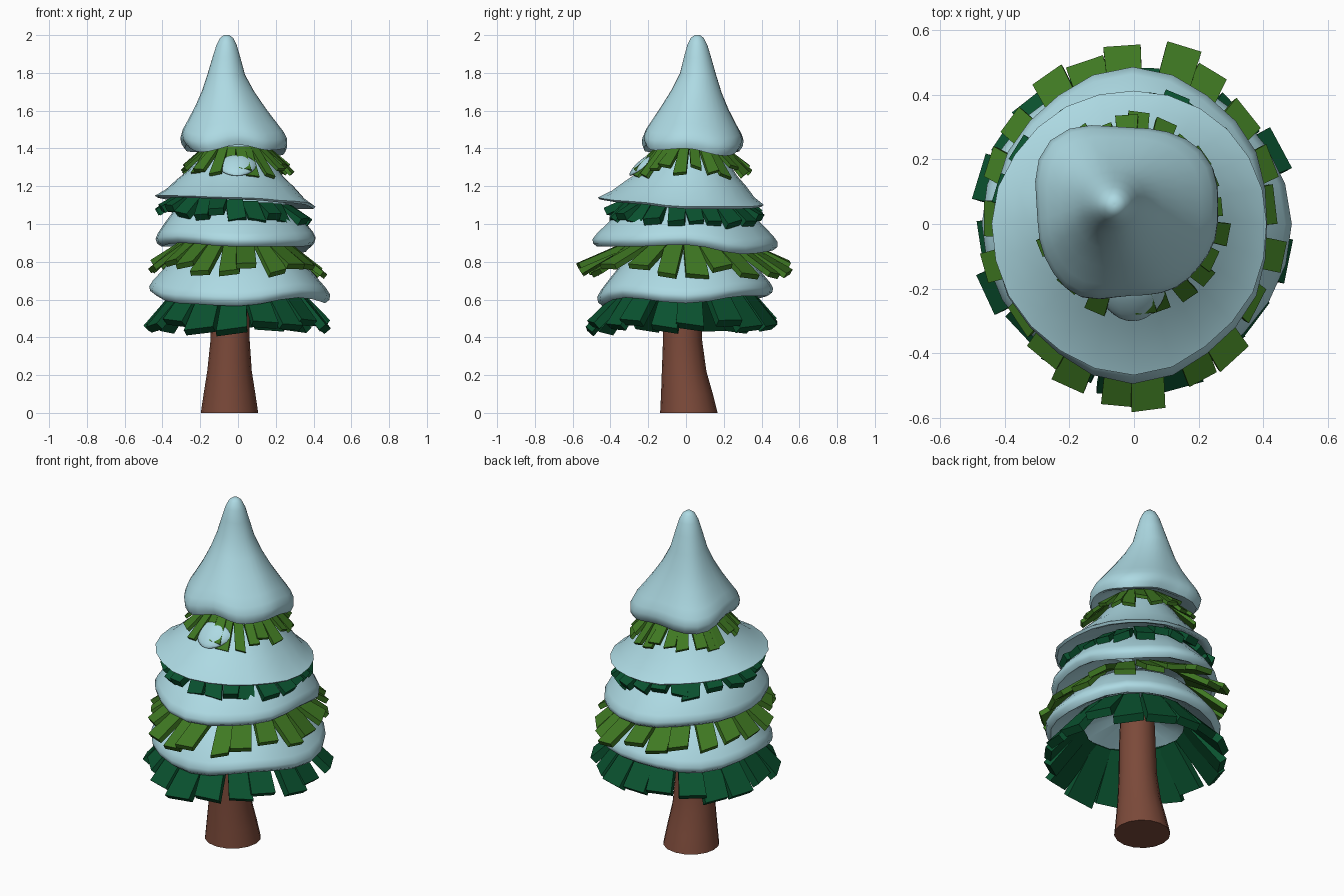
import bpy, bmesh, math, random
from mathutils import Vector

if "Cube" in bpy.data.objects:
    bpy.data.objects.remove(bpy.data.objects["Cube"])

random.seed(4)


def material(name, rgb):
    m = bpy.data.materials.new(name)
    m.diffuse_color = (*rgb, 1)
    m.use_nodes = True
    m.node_tree.nodes["Principled BSDF"].inputs["Base Color"].default_value = m.diffuse_color
    return m


SNOW = material("snow_blue", (0.42, 0.70, 0.77))
DARK = material("dark_green", (0.003, 0.085, 0.029))
LIGHT = material("light_green", (0.05, 0.19, 0.016))
BARK = material("bark_brown", (0.20, 0.068, 0.042))


def finish(bm, name, mat, smooth=None):
    bmesh.ops.recalc_face_normals(bm, faces=bm.faces)
    me = bpy.data.meshes.new(name)
    bm.to_mesh(me)
    bm.free()
    me.materials.append(mat)
    ob = bpy.data.objects.new(name, me)
    bpy.context.collection.objects.link(ob)
    if smooth:
        bpy.ops.object.select_all(action='DESELECT')
        bpy.context.view_layer.objects.active = ob
        ob.select_set(True)
        bpy.ops.object.shade_smooth_by_angle(angle=math.radians(smooth))
    return ob


def skin(bm, rings):
    """Bridge stacked loops of points and cap both ends."""
    loops = [[bm.verts.new(p) for p in r] for r in rings]
    n = len(loops[0])
    for a, b in zip(loops, loops[1:]):
        for i in range(n):
            j = (i + 1) % n
            bm.faces.new((a[i], a[j], b[j], b[i]))
    bm.faces.new(loops[0])
    bm.faces.new(loops[-1])


def around(vals, a):
    """Smooth periodic interpolation of values spaced evenly round the circle."""
    n = len(vals)
    u = a / (2 * math.pi) * n
    i, f = int(u), u - int(u)
    f = (1 - math.cos(math.pi * f)) / 2
    return vals[i % n] * (1 - f) + vals[(i + 1) % n] * f


def snow(name, radii, rim_z, top, profile, n=24):
    """Irregular lathe; profile is (radius factor, height fraction)."""
    mean = sum(radii) / len(radii)
    rings = []
    for f, t in profile:
        k = min(1, 1.6 * t)
        loop = []
        for i in range(n):
            a = 2 * math.pi * i / n
            r = max(f, 0.01) * (around(radii, a) * (1 - t) + mean * t)
            z = around(rim_z, a) * (1 - t) + top[2] * t
            loop.append((top[0] * k + r * math.cos(a), top[1] * k + r * math.sin(a), z))
        rings.append(loop)
    bm = bmesh.new()
    skin(bm, rings)
    finish(bm, name, SNOW, 60)


# Snow layers: values run from +x through back, left and front
PUFFY = [(0, .45), (.6, .3), (.85, .07), (.94, 0), (.99, .05), (1, .12), (.96, .21),
         (.85, .38), (.70, .6), (.4, .85), (0, 1)]
BRIM = [(0, .4), (.6, .2), (.9, .03), (.97, 0), (1, .03), (.86, .14), (.73, .3),
        (.59, .45), (.46, .65), (.3, .85), (0, 1)]
PEAK = [(0, .15), (.6, .08), (.85, .01), (.94, 0), (.99, .04), (1, .09), (.95, .15), (.85, .22),
        (.67, .35), (.49, .5), (.35, .65), (.26, .8), (.19, .91), (.12, .975), (.05, 1), (0, 1)]
snow("snow_bottom", [.49, .47, .46, .47, .47, .47, .47, .48],
     [.58, .62, .62, .60, .63, .58, .565, .61], (0, 0, .96), PUFFY)
snow("snow_middle", [.41, .45, .49, .45, .43, .45, .50, .45],
     [.89, .84, .86, .88, .88, .90, .88, .88], (-.02, 0, 1.22), PUFFY)
snow("snow_upper", [.41, .41, .41, .42, .44, .45, .47, .43],
     [1.08, 1.08, 1.09, 1.12, 1.14, 1.14, 1.13, 1.11], (-.01, .03, 1.46), BRIM)
snow("snow_peak", [.265, .31, .29, .36, .29, .29, .225, .245],
     [1.40, 1.36, 1.39, 1.38, 1.42, 1.38, 1.42, 1.39], (-.06, .06, 2.0), PEAK, 32)

# Snow patch breaking through the upper needles at the front
bm = bmesh.new()
bmesh.ops.create_uvsphere(bm, u_segments=16, v_segments=10, radius=1)
for v in bm.verts:
    x, y, z = v.co
    v.co = (-.005 + x * .10, -.245 + .03 * x * x + y * .025 + z * .05, 1.31 + z * .055)
finish(bm, "snow_patch", SNOW, 60)


# Needle rings: tapered slabs hanging outward
def needles(name, mat, n, centre, outer, inner, z_out, z_in, width, thick, tilt=0):
    bm = bmesh.new()
    for i in range(n):
        a = 2 * math.pi * (i + random.uniform(-.15, .15)) / n + .1
        d = Vector((math.cos(a), math.sin(a), 0))
        s = Vector((-d.y, d.x, 0))
        k = random.uniform(.93, 1.03)
        lean = Vector((0, 0, tilt * d.x))
        c = Vector((*centre, 0))
        po = c + Vector((d.x * outer[0] * k, d.y * outer[1] * k,
                         z_out + random.uniform(-.03, .03))) + lean
        pi = c + Vector((d.x * inner[0], d.y * inner[1], z_in)) + lean
        po += s * random.uniform(-.02, .02)
        roll = Vector((0, 0, random.uniform(-.012, .012)))
        up = s.cross(pi - po).normalized()
        if up.z < 0:
            up = -up
        w = width * random.uniform(.85, 1.12) / 2
        wi = math.pi * max(inner) / n * 1.05
        top = [pi - s * wi, pi + s * wi, po + s * w + roll, po - s * w - roll]
        skin(bm, [top, [p - up * thick for p in top]])
    finish(bm, name, mat)


needles("needles_bottom", DARK, 18, (0, 0), (.505, .515), (.30, .31), .475, .69, .155, .045)
needles("needles_middle", LIGHT, 21, (0, 0), (.465, .57), (.28, .31), .775, .91, .11, .03, -.015)
needles("needles_upper", DARK, 23, (-.02, 0), (.41, .425), (.30, .32), 1.045, 1.13, .09, .04, -.03)
needles("needles_top", LIGHT, 24, (-.01, .025), (.30, .315), (.17, .18), 1.285, 1.41, .065, .02)

# Flared trunk
bm = bmesh.new()
skin(bm, [[(cx + r * math.cos(i * math.pi / 8), cy + r * math.sin(i * math.pi / 8), z)
           for i in range(16)]
          for z, r, cx, cy in [(0, .152, -.045, .015), (.1, .137, -.045, .005),
                               (.22, .118, -.045, -.01), (.38, .104, -.042, -.018),
                               (.55, .10, -.04, -.02), (.8, .09, -.04, -.02)]])
finish(bm, "trunk", BARK, 40)
